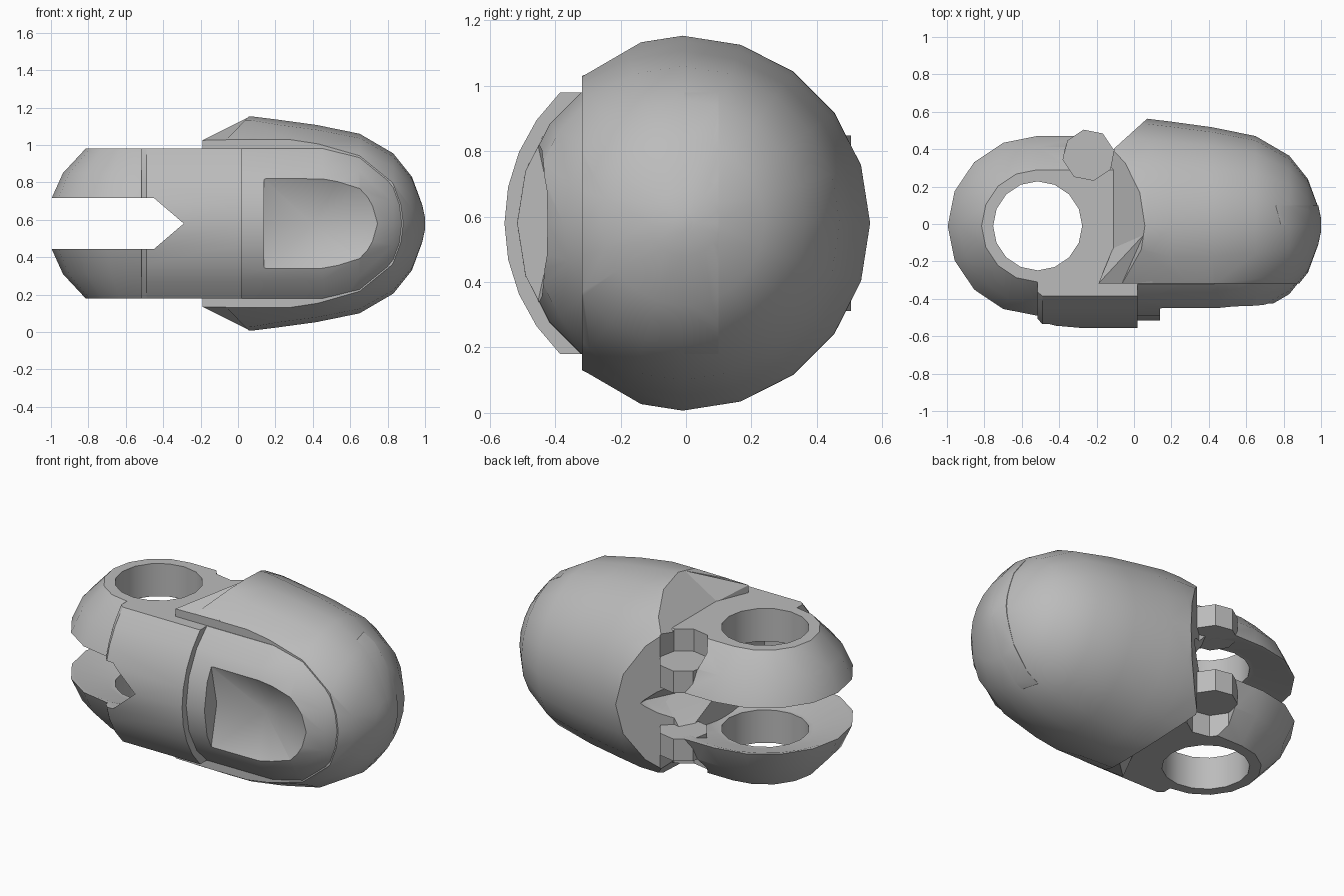
import bpy, bmesh, math
from mathutils import Vector

cube = bpy.data.objects.get("Cube")
if cube:
    bpy.data.objects.remove(cube, do_unlink=True)

MID = 0.58      # height of the long axis
HALF = 0.40     # half height of the knuckle slab
GAP = 0.137     # half height of the fork slot

grey = bpy.data.materials.new("plain_grey")
grey.use_nodes = True
colour = (0.5, 0.5, 0.5, 1)
grey.diffuse_color = colour
grey.node_tree.nodes["Principled BSDF"].inputs["Base Color"].default_value = colour


def hull(name, points, planes=()):
    """Convex solid around points (heights from MID), trimmed by planes (point, outward normal)."""
    bm = bmesh.new()
    for p in points:
        bm.verts.new(p)
    res = bmesh.ops.convex_hull(bm, input=bm.verts[:])
    loose = {v for v in res["geom_interior"] + res["geom_unused"]
             if isinstance(v, bmesh.types.BMVert)}
    bmesh.ops.delete(bm, geom=list(loose), context='VERTS')
    for co, no in planes:
        geom = bm.verts[:] + bm.edges[:] + bm.faces[:]
        bmesh.ops.bisect_plane(bm, geom=geom, plane_co=co, plane_no=no, clear_outer=True)
        rim = [e for e in bm.edges if e.is_boundary]
        if rim:
            bmesh.ops.holes_fill(bm, edges=rim)
    bmesh.ops.dissolve_limit(bm, angle_limit=0.01, verts=bm.verts[:], edges=bm.edges[:])
    bmesh.ops.recalc_face_normals(bm, faces=bm.faces[:])
    bmesh.ops.translate(bm, vec=(0, 0, MID), verts=bm.verts[:])
    me = bpy.data.meshes.new(name)
    bm.to_mesh(me)
    bm.free()
    me.materials.append(grey)
    ob = bpy.data.objects.new(name, me)
    bpy.context.collection.objects.link(ob)
    return ob


def cut(ob, *cutters):
    bpy.context.view_layer.objects.active = ob
    for c in cutters:
        mod = ob.modifiers.new("cut", 'BOOLEAN')
        mod.operation = 'DIFFERENCE'
        mod.solver = 'EXACT'
        mod.object = c
        bpy.ops.object.modifier_apply(modifier=mod.name)


def revolve(profile, y=0.0, sides=20):
    """Points of a solid turned around the long axis."""
    return [(x, y + r * math.cos(a), r * math.sin(a)) for x, r in profile
            for a in (math.tau * i / sides for i in range(sides))]


def prism(x, y, r, sides, low, high, turn=0.0):
    return [(x + r * math.cos(a), y + r * math.sin(a), z) for z in (low, high)
            for a in (turn + math.tau * i / sides for i in range(sides))]


# Cutters: fork slot, its deeper rear notch, rear corner, pivot hole and dish, pin recesses
slot = hull("slot_cutter", [(x, y, z) for y in (-1, 1) for x, z in
            ((-1.2, GAP), (-0.45, GAP), (-0.29, 0), (-0.45, -GAP), (-1.2, -GAP))])
rear_slot = hull("rear_slot_cutter", [(x, y, z) for z in (-GAP, GAP) for x, y in
                 ((-0.15, 0.7), (-0.18, 0.4), (-0.45, -0.1), (-0.45, 0.7))]
                 + [(-0.29, -0.1, 0), (-0.03, 0.42, 0), (-0.03, 0.7, 0)])
corner = hull("corner_cutter", [(x, y, z) for z in (-0.7, 0.7) for x, y in
              ((-0.25, 0.37), (-0.05, 0.32), (-0.05, 0.7), (-0.25, 0.7))])
hole = hull("hole_cutter", prism(-0.515, -0.01, 0.238, 16, -0.7, 0.7))
dish = hull("dish_cutter", prism(-0.515, -0.01, 0.46, 24, -GAP, GAP)
            + prism(-0.515, -0.01, 0.265, 24, -0.205, 0.205),
            [((-0.25, 0, 0), (1, 0, 0))])
recesses = [hull("recess_cutter", prism(-0.243, 0.37, 0.139, 8, lo, hi, 0.2))
            for lo, hi in ((0.268, 0.7), (-0.7, -0.268))]

# Cutter for the hollow pocket in the front
outline = [(0.14, 0.25, -0.455), (0.55, 0.25, -0.455), (0.67, 0.2, -0.445),
           (0.735, 0.1, -0.43), (0.75, 0, -0.425)]
pocket = hull("pocket_cutter",
              [(x, y, s * z) for x, z, rim in outline for y in (-0.65, rim) for s in (-1, 1)]
              + [(0.14, -0.40, 0), (0.4, -0.318, 0)])
cutters = [slot, rear_slot, corner, hole, dish, pocket] + recesses

# Forked knuckle: domed slab with rounded end
points = []
for z in (-HALF, -0.27, -GAP, 0, GAP, 0.27, HALF):
    r = math.sqrt(0.25 - z * z)
    for i in range(9):
        a = math.pi * (0.5 + i / 8)
        points.append((-0.515 + r * math.cos(a), r * math.sin(a) - 0.01, z))
    points += [(-0.1, r - 0.01, z), (-0.1, -r - 0.01, z)]
fork = hull("forked_knuckle", points)
cut(fork, slot, rear_slot, corner, dish, hole, *recesses)

# Outer shell: egg shape with three sloping cuts around the knuckle
tip = [(0.65, 0.48), (0.83, 0.375), (0.93, 0.25), (0.985, 0.1), (1.0, 0.03)]
egg = [(-0.2, 0.575), (0.07, 0.573), (0.2, 0.557), (0.42, 0.527)] + tip


def slope(a, b, c):
    a, b, c = Vector(a), Vector(b), Vector(c)
    n = (b - a).cross(c - a)
    return a, (-n if n.x > 0 else n)


trims = [slope((-0.11, 0.4, HALF), (-0.11, 0.4, -HALF), (0.07, 0.563, 0)),
         ((0, -0.318, 0), (0, -1, 0))]
for s in (-1, 1):
    trims.append(slope((-0.11, 0.4, s * HALF), (-0.11, -0.1, s * HALF), (0.06, 0, s * 0.575)))
    trims.append(((0, -0.105, s * 0.572), (0, -0.5, s * 0.86)))
shell = hull("outer_shell", revolve(egg, -0.01), trims)
cut(shell, rear_slot, *recesses)

# Pointed front corners of the shell, above and below the knuckle
spikes = [hull(name, [(x, y, s * z) for x, y, z in
               ((-0.19, -0.318, 0.39), (-0.19, -0.318, 0.445), (-0.1, -0.1, 0.39),
                (0.05, -0.06, 0.565), (0.1, -0.318, 0.45), (0.1, -0.318, 0.39),
                (0.1, -0.1, 0.39))])
          for name, s in (("upper_shell_corner", 1), ("lower_shell_corner", -1))]

# Front body: slimmer egg between the shell edges, with the hollow pocket
front = hull("front_body", revolve([(-0.1, 0.517), (0.45, 0.515)] + tip),
             [((0, 0.1, 0), (0, 1, 0)), ((0, 0, HALF), (0, 0, 1)), ((0, 0, -HALF), (0, 0, -1))])
cut(front, pocket)

# Curved cover plate over the front of the knuckle
arc = [math.asin(HALF / 0.555) * i / 4 for i in range(-4, 5)]
cover = hull("front_cover_plate",
             [(x, -r * math.cos(a), 0.555 * math.sin(a)) for a in arc
              for x, r in ((-0.515, 0.525), (-0.49, 0.555), (0.02, 0.555))]
             + [(x, -0.3, s * HALF) for x in (-0.515, 0.02) for s in (-1, 1)])
cut(cover, slot, dish, hole)

# Eight-sided hinge pins, one in each prong
pins = [hull(name, prism(-0.243, 0.37, 0.137, 8, lo, hi, 0.2))
        for name, lo, hi in (("upper_pin", GAP, 0.268), ("lower_pin", -0.268, -GAP))]

for c in cutters:
    bpy.data.objects.remove(c, do_unlink=True)

# Soft shading with crisp edges
bpy.ops.object.select_all(action='DESELECT')
for ob in [fork, shell, front, cover] + spikes + pins:
    ob.select_set(True)
bpy.context.view_layer.objects.active = fork
bpy.ops.object.shade_smooth_by_angle(angle=math.radians(25))
